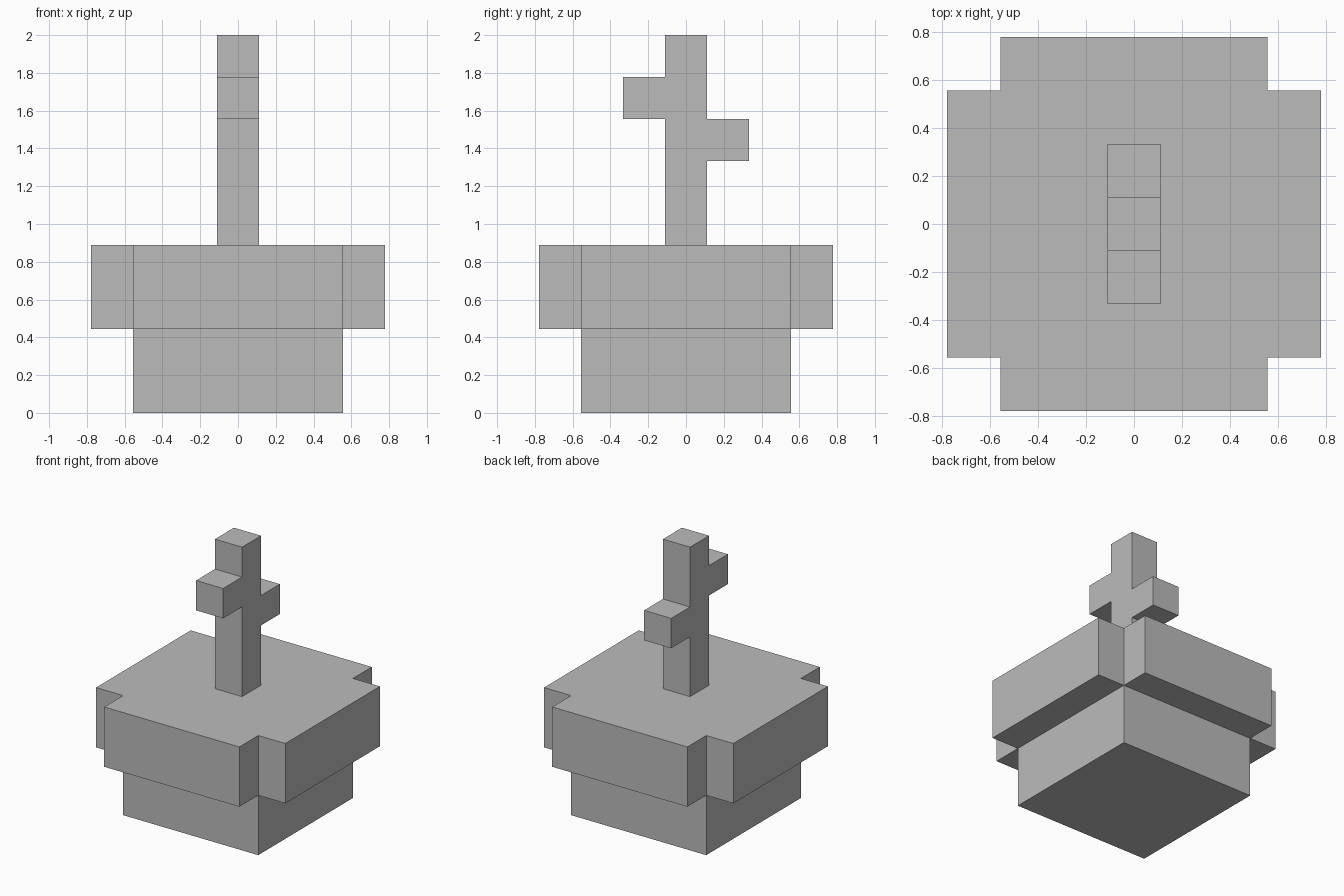
import bpy
import bmesh
from mathutils import Vector

cube = bpy.data.objects.get("Cube")
if cube:
    bpy.data.objects.remove(cube, do_unlink=True)

U = 1 / 9  # block unit: the model is 18 units tall

grey = bpy.data.materials.new("plain grey")
grey.use_nodes = True
colour = (0.5, 0.5, 0.5, 1)
grey.diffuse_color = colour
grey.node_tree.nodes["Principled BSDF"].inputs["Base Color"].default_value = colour


def prism(name, outline, offset):
    """Extrude a closed outline (in block units) along an offset."""
    bm = bmesh.new()
    face = bm.faces.new([bm.verts.new(Vector(p) * U) for p in outline])
    result = bmesh.ops.extrude_face_region(bm, geom=[face], use_keep_orig=True)
    verts = [v for v in result["geom"] if isinstance(v, bmesh.types.BMVert)]
    bmesh.ops.translate(bm, verts=verts, vec=Vector(offset) * U)
    bmesh.ops.recalc_face_normals(bm, faces=bm.faces)
    mesh = bpy.data.meshes.new(name)
    bm.to_mesh(mesh)
    bm.free()
    mesh.materials.append(grey)
    obj = bpy.data.objects.new(name, mesh)
    bpy.context.scene.collection.objects.link(obj)
    return obj


# Square lower pot
square = [(-5, -5, 0), (5, -5, 0), (5, 5, 0), (-5, 5, 0)]
prism("pot_base", square, (0, 0, 4))

# Wider rim with notched corners: one corner turned four times
rim = []
x, y = 1, 0
for turn in range(4):
    for a, b in ((7, -5), (7, 5), (5, 5)):
        rim.append((a * x - b * y, a * y + b * x, 4))
    x, y = -y, x
prism("pot_rim", rim, (0, 0, 4))

# Stem with a high front arm and a lower back arm, as a side profile
stem = [(-1, 8), (1, 8), (1, 12), (3, 12), (3, 14), (1, 14),
        (1, 18), (-1, 18), (-1, 16), (-3, 16), (-3, 14), (-1, 14)]
prism("stem_with_arms", [(-1, y, z) for y, z in stem], (2, 0, 0))
